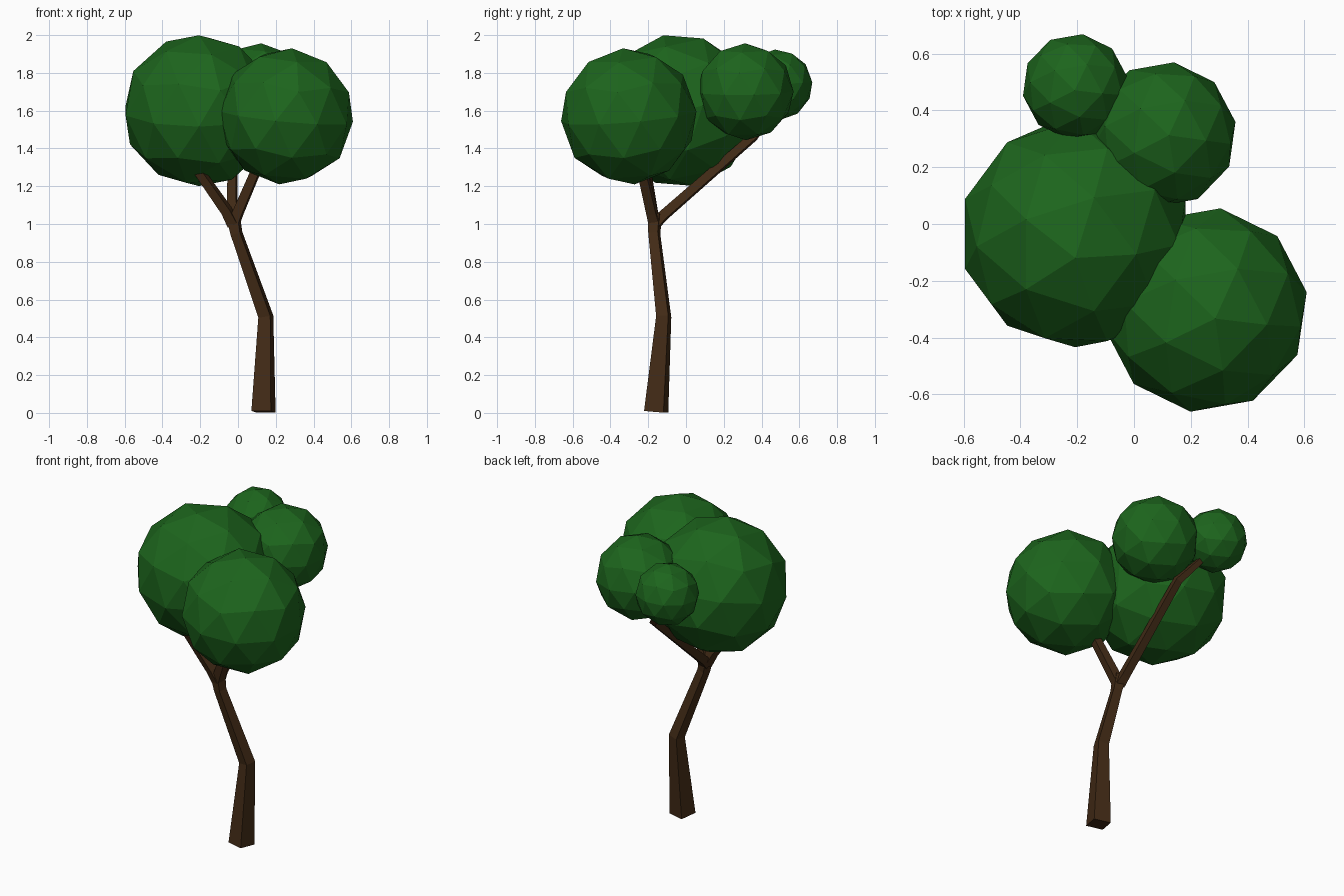
import bpy, bmesh, math
from mathutils import Vector, Matrix

if "Cube" in bpy.data.objects:
    bpy.data.objects.remove(bpy.data.objects["Cube"])


def material(name, color):
    m = bpy.data.materials.new(name)
    m.diffuse_color = color
    m.use_nodes = True
    m.node_tree.nodes["Principled BSDF"].inputs["Base Color"].default_value = m.diffuse_color
    return m


bark = material("bark", (0.055, 0.024, 0.008, 1))
leaf = material("leaf", (0.012, 0.13, 0.012, 1))


def finish(bm, name, mat):
    bmesh.ops.recalc_face_normals(bm, faces=bm.faces)
    mesh = bpy.data.meshes.new(name)
    bm.to_mesh(mesh)
    bm.free()
    mesh.materials.append(mat)
    obj = bpy.data.objects.new(name, mesh)
    bpy.context.collection.objects.link(obj)
    return obj


def limb(name, path):
    """Tapered four-sided limb through (x, y, z, side) points."""
    pts = [Vector(p[:3]) for p in path]
    ref = Vector((math.cos(math.radians(-14)), math.sin(math.radians(-14)), 0))
    bm = bmesh.new()
    rings = []
    for i, p in enumerate(pts):
        t = Vector()
        if i > 0:
            t += (p - pts[i - 1]).normalized()
        if i < len(pts) - 1:
            t += (pts[i + 1] - p).normalized()
        t.normalize()
        u = (ref - t * ref.dot(t)).normalized()
        v = t.cross(u)
        h = path[i][3] / 2
        rings.append([bm.verts.new(p + u * a * h + v * b * h)
                      for a, b in ((-1, -1), (1, -1), (1, 1), (-1, 1))])
    for r0, r1 in zip(rings, rings[1:]):
        for k in range(4):
            n = (k + 1) % 4
            bm.faces.new((r0[k], r0[n], r1[n], r1[k]))
    bm.faces.new(rings[0])
    bm.faces.new(rings[-1])
    return finish(bm, name, bark)


def foliage(name, center, radius, rot):
    """Faceted leaf ball."""
    bm = bmesh.new()
    m = Matrix.Translation(center)
    for axis, a in zip("ZYX", reversed(rot)):
        m = m @ Matrix.Rotation(math.radians(a), 4, axis)
    bmesh.ops.create_icosphere(bm, subdivisions=2, radius=radius, matrix=m)
    return finish(bm, name, leaf)


# Bent trunk
limb("trunk", [(0.135, -0.158, 0.006, 0.106), (0.147, -0.118, 0.51, 0.066),
               (-0.008, -0.168, 0.95, 0.052), (-0.028, -0.165, 1.05, 0.062)])

# Three branches from the fork
fork = (-0.024, -0.165, 1.0, 0.056)
limb("left_branch", [fork, (-0.06, -0.18, 1.07, 0.05), (-0.25, -0.22, 1.34, 0.042)])
limb("right_branch", [fork, (0.0, -0.18, 1.06, 0.052), (0.12, -0.245, 1.34, 0.045)])
limb("back_branch", [fork, (-0.03, -0.12, 1.045, 0.05), (-0.03, 0.36, 1.465, 0.042),
                     (-0.14, 0.46, 1.61, 0.03)])

# Leaf balls
foliage("large_foliage", (-0.207, -0.035, 1.60), 0.408, (12, 0, 0))
foliage("front_foliage", (0.252, -0.303, 1.57), 0.363, (4, 6, -8))
foliage("back_foliage", (0.105, 0.315, 1.70), 0.257, (0, 4, -8))
foliage("small_foliage", (-0.207, 0.484, 1.737), 0.187, (4, 0, -8))
